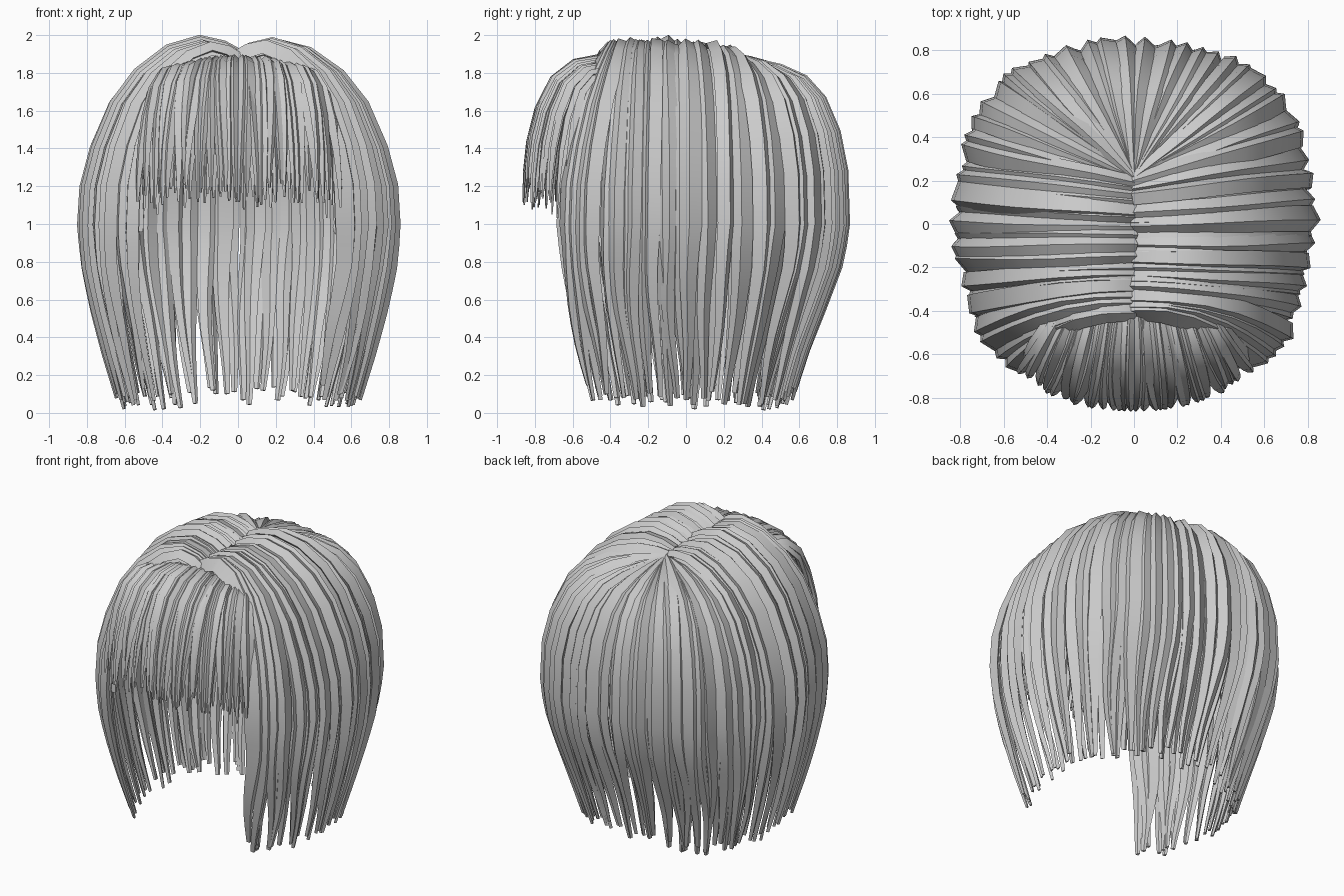
import bpy, bmesh, math, random
from mathutils import Vector

if "Cube" in bpy.data.objects:
    bpy.data.objects.remove(bpy.data.objects["Cube"])

random.seed(7)
rnd = random.uniform
grey = bpy.data.materials.new("hair grey")
grey.diffuse_color = (0.6, 0.6, 0.6, 1)
grey.use_nodes = True
grey.node_tree.nodes["Principled BSDF"].inputs["Base Color"].default_value = grey.diffuse_color

# Fall profile: reach from root to widest point, with heights at the side and back
REACH = [0, .1, .25, .45, .65, .8, .92, .985, 1]
SIDE_Z = [1.88, 1.925, 1.955, 1.91, 1.79, 1.63, 1.40, 1.2, 1.0]
BACK_Z = [1.87, 1.865, 1.845, 1.81, 1.75, 1.65, 1.48, 1.28, 1.0]
# Lower part: distance from the centre against height, and extra tuck at the back
LOW_Z = [0, .33, .58, .8, 1.0]
LOW_S = [.76, .87, .94, .985, 1.0]
TUCK = [.86, .88, .93, .98, 1.0]
# Outline keys: widest x, widest y, root y, side-to-back blend, tip height, forward bend
KEYS = [(.57, -.64, -.40, .2, .09, 1.6), (.70, -.52, -.35, .1, .07, 1.3),
        (.77, -.27, -.22, 0, .05, .5), (.825, 0, -.02, 0, .04, 0),
        (.78, .28, .17, .3, .06, 0), (.72, .5, .21, .7, .05, 0), (.60, .65, .22, .9, .04, 0),
        (.44, .74, .22, 1, .05, 0), (.24, .81, .22, 1, .08, 0), (.0, .83, .22, 1, .06, 0)]


def interp(x, xs, ys):
    for i in range(len(xs) - 1):
        if x <= xs[i + 1]:
            f = max(0, (x - xs[i]) / (xs[i + 1] - xs[i]))
            return ys[i] + (ys[i + 1] - ys[i]) * f
    return ys[-1]


def strand(bm, pts, widths, ridge, roll=0):
    """Sweep a ridged diamond section along a path."""
    skew, rings = rnd(-.45, .45), []
    for i, p in enumerate(pts):
        tan = (pts[min(i + 1, len(pts) - 1)] - pts[max(i - 1, 0)]).normalized()
        out = p - Vector((0, 0, min(p.z, 1.0)))
        side = tan.cross(out).normalized()
        out = side.cross(tan).normalized()
        side, out = (side * math.cos(roll) + out * math.sin(roll),
                     out * math.cos(roll) - side * math.sin(roll))
        w = widths[i] / 2
        h = min(ridge, w * .8)
        offs = [(-w, 0), (skew * w, -h * .5), (w, 0), (skew * w, h)]
        rings.append([bm.verts.new(p + side * a + out * b) for a, b in offs])
    for a, b in zip(rings, rings[1:]):
        for k in range(4):
            j = (k + 1) % 4
            bm.faces.new((a[k], a[j], b[j], b[k]))
    bm.faces.new(rings[0][::-1])
    bm.faces.new(rings[-1])


def finish(bm, name):
    bmesh.ops.recalc_face_normals(bm, faces=bm.faces)
    mesh = bpy.data.meshes.new(name)
    bm.to_mesh(mesh)
    bm.free()
    ob = bpy.data.objects.new(name, mesh)
    bpy.context.collection.objects.link(ob)
    mesh.materials.append(grey)
    bpy.context.view_layer.objects.active = ob
    ob.select_set(True)
    bpy.ops.object.shade_smooth_by_angle(angle=math.radians(32))
    ob.select_set(False)


def long_lock(bm, u, sgn, scale, width, tip=None):
    """One lock from the parting or crown down to the hem; u runs front to back."""
    idx = list(range(len(KEYS)))
    mx, my, ry, back, low, bend = (interp(u * (len(KEYS) - 1), idx, [k[c] for k in KEYS])
                                   for c in range(6))
    tip = low + rnd(-.03, .06) if tip is None else tip
    root = Vector((0, ry, 0))
    wide = Vector((sgn * mx, my, 0)) * scale
    along = Vector((-wide.y, wide.x, 0)).normalized()
    lift, drift, wave, phase = rnd(-.015, .015), rnd(-.03, .03), rnd(.004, .014), rnd(0, 6)
    pts, widths = [], []
    # over the top of the head
    for s, za, zb in zip(REACH, SIDE_Z, BACK_Z):
        z = za + (zb - za) * back + lift * (1 - s) - (1 - scale) * .6
        p = root.lerp(wide, s)
        p.y = ry + (wide.y - ry) * s ** (1 + bend)
        p += along * wave * s * math.sin(s * 5 + phase)
        pts.append(Vector((p.x, p.y, z)))
        fan = .25 + .75 * min(1, s * 1.4)
        widths.append(width * (1 + (fan - 1) * max(back, .25)))
    # hanging part, tapering to a blunt tip
    for i in range(1, 9):
        f = i / 8
        z = 1 + (tip - 1) * f
        p = wide * interp(z, LOW_Z, LOW_S)
        p += along * (drift * f + wave * math.sin(5 + f * 6 + phase))
        if p.y > 0:
            p.y *= 1 + (interp(z, LOW_Z, TUCK) - 1) * min(1, p.y / .4)
        pts.append(Vector((p.x, p.y, z)))
        widths.append(width * (1 - f) + .03 * f)
    strand(bm, pts, widths, .04, rnd(-.28, .28))


# Side and back locks: outer layer plus a filling layer underneath
for name, sgn in (("left_locks", -1), ("right_locks", 1)):
    bm = bmesh.new()
    n = 24
    for i in range(n):
        long_lock(bm, (i + rnd(-.2, .2)) / (n - .5), sgn, rnd(.985, 1.005), rnd(.095, .135))
    for i in range(n - 1):
        long_lock(bm, (i + .5) / (n - .5), sgn, .96, .115)
    # short locks framing the face
    for k in range(2):
        long_lock(bm, 0, sgn, .97 - .04 * k, .07, .7 + .25 * k)
    finish(bm, name)

# Fringe: thin locks fanning forward from the front of the parting
bm = bmesh.new()
FRINGE_S = [0, .2, .45, .68, .85, .95, 1.0, 1.02]
FRINGE_Z = [1.86, 1.875, 1.85, 1.765, 1.61, 1.44, 1.28, 1.15]
for layer, n in ((0, 32), (1, 28)):
    for i in range(n):
        v = -1 + 2 * (i + .5 * layer) / (n - 1) + rnd(-.02, .02)
        end = Vector((.52 * v, -.85 + .17 * abs(v) ** 2.5 + .045 * layer, 0))
        start = Vector((.32 * v, -.37, 0))
        drop, wob = rnd(-.06, .07) - .06 * abs(v) ** 4, rnd(-.02, .02)
        pts, widths = [], []
        for k, (s, z) in enumerate(zip(FRINGE_S, FRINGE_Z)):
            p = start.lerp(end, s)
            f = k / 7
            low = drop * f ** 2 - .02 * layer - .07 * abs(v) ** 2 * (1 - f)
            pts.append(Vector((p.x + wob * math.sin(f * 5), p.y, z + low)))
            widths.append([.04, .055, .062, .064, .058, .048, .032, .012][k])
        strand(bm, pts, widths, .03, rnd(-.3, .3))
finish(bm, "fringe")
